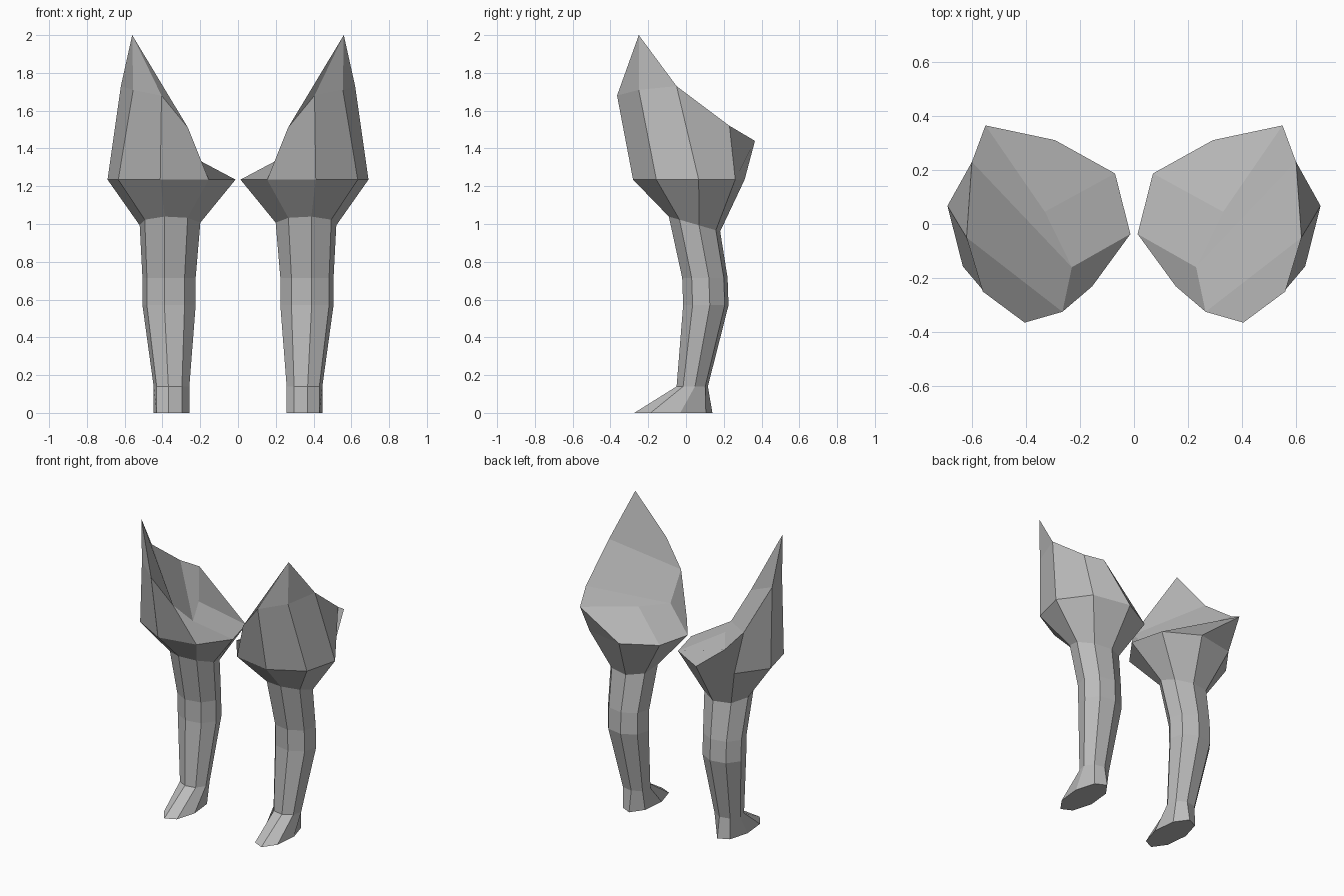
import bpy
import bmesh
from math import cos, sin, radians

SIDES = 8

cube = bpy.data.objects.get("Cube")
if cube:
    bpy.data.objects.remove(cube, do_unlink=True)

# One plain grey for everything
grey = bpy.data.materials.new("plain grey")
grey.use_nodes = True
grey.diffuse_color = (0.5, 0.5, 0.5, 1)
grey.node_tree.nodes["Principled BSDF"].inputs["Base Color"].default_value = (0.5, 0.5, 0.5, 1)

bm = bmesh.new()


def ring(cx, cy, z, rx, ry, tilt=0.0):
    """Slightly turned oval section, starting at the inner side and going round the front."""
    verts = []
    for i in range(SIDES):
        angle = radians(190 + i * 360 / SIDES)
        dy = ry * sin(angle)
        verts.append(bm.verts.new((cx + rx * cos(angle), cy + dy, z + tilt * dy)))
    return verts


def bridge(lower, upper):
    for i in range(SIDES):
        j = (i + 1) % SIDES
        bm.faces.new((lower[i], lower[j], upper[j], upper[i]))


# Sole, ankle, calf, knee, thigh root and hip sections
sections = [
    ring(0.352, -0.067, 0.0, 0.096, 0.21),
    ring(0.352, 0.033, 0.14, 0.096, 0.084),
    ring(0.365, 0.105, 0.57, 0.143, 0.122),
    ring(0.365, 0.100, 0.715, 0.143, 0.122),
    ring(0.360, 0.045, 1.0, 0.163, 0.138, tilt=-0.29),
    ring(0.352, 0.015, 1.235, 0.344, 0.30),
]
for lower, upper in zip(sections, sections[1:]):
    bridge(lower, upper)
bm.faces.new(sections[0])

# Corners of the raised hip flare
flare_points = {
    "peak": (0.56, -0.25, 2.0),
    "front": (0.405, -0.365, 1.68),
    "brow": (0.555, -0.25, 1.71),
    "outer": (0.62, -0.05, 1.73),
    "rear_outer": (0.60, 0.23, 1.52),
    "rear": (0.55, 0.365, 1.44),
    "inner_front": (0.265, -0.325, 1.51),
    "notch": (0.23, -0.16, 1.35),
    "hollow": (0.33, 0.045, 1.38),
}
corner = {name: bm.verts.new(co) for name, co in flare_points.items()}
hip_names = ("hip_inner", "hip_inner_front", "hip_front", "hip_outer_front",
             "hip_outer", "hip_outer_rear", "hip_rear", "hip_inner_rear")
corner.update(zip(hip_names, sections[-1]))

# Outside of the flare, then the sloping cut across its top
flare_faces = [
    "hip_inner hip_inner_front inner_front notch",
    "hip_inner_front hip_front front inner_front",
    "hip_front hip_outer_front brow front",
    "hip_outer_front hip_outer outer brow",
    "hip_outer hip_outer_rear rear_outer outer",
    "hip_outer_rear hip_rear rear rear_outer",
    "front brow peak",
    "brow outer peak",
    "peak outer inner_front front",
    "outer rear_outer notch inner_front",
    "rear_outer rear hollow notch",
    "rear hip_rear hip_inner_rear hollow",
    "hollow hip_inner_rear hip_inner notch",
]
for names in flare_faces:
    bm.faces.new([corner[name] for name in names.split()])

bmesh.ops.recalc_face_normals(bm, faces=bm.faces)
mesh = bpy.data.meshes.new("leg_pair")
bm.to_mesh(mesh)
bm.free()
mesh.materials.append(grey)

# The other leg is a mirror of the first
legs = bpy.data.objects.new("leg_pair", mesh)
bpy.context.scene.collection.objects.link(legs)
mirror = legs.modifiers.new("other_leg", "MIRROR")
mirror.use_axis = (True, False, False)
mirror.use_mirror_merge = False
